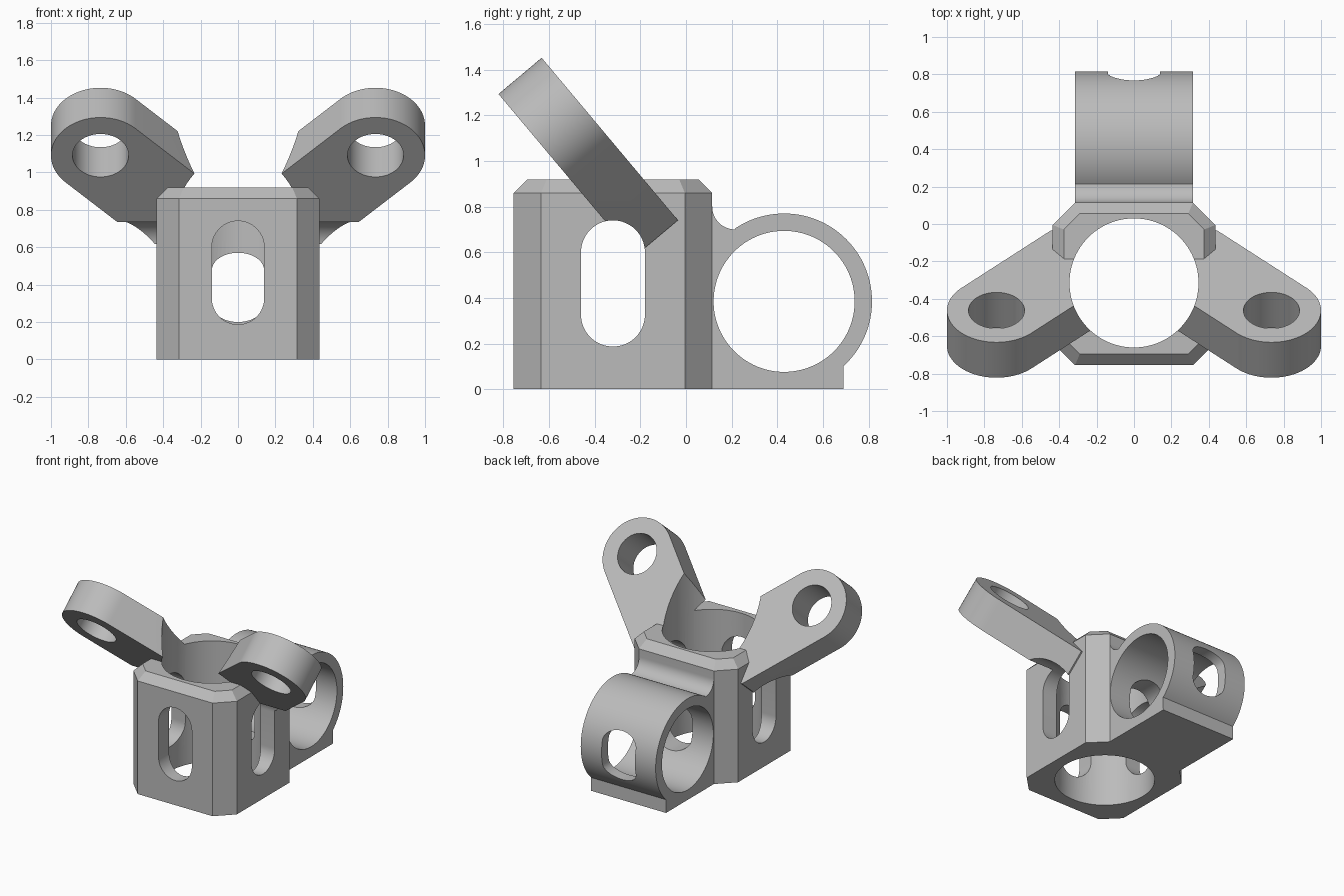
import bpy, bmesh
from math import sin, cos, pi, radians, atan2
from mathutils import Matrix, Vector

old = bpy.data.objects.get("Cube")
if old:
    bpy.data.objects.remove(old, do_unlink=True)

grey = bpy.data.materials.new("plain grey")
grey.use_nodes = True
grey.diffuse_color = (0.5, 0.5, 0.5, 1)
grey.node_tree.nodes["Principled BSDF"].inputs["Base Color"].default_value = grey.diffuse_color

BORE_Y, RING_Y, RING_Z = -0.315, 0.43, 0.385

# Drawing planes: columns are the profile's two axes and the extrusion axis
X, Y, Z = Vector((1, 0, 0)), Vector((0, 1, 0)), Vector((0, 0, 1))
TILT = radians(50)
ALONG = Vector((0, -cos(TILT), sin(TILT)))
PLAN, SIDE, FRONT, ARM = (X, Y, Z), (Y, Z, X), (X, Z, -Y), (X, ALONG, X.cross(ALONG))


def arc(cx, cy, rx, a0, a1, n=32, ry=None):
    ry = ry or rx
    return [(cx + rx * cos(a0 + (a1 - a0) * i / n),
             cy + ry * sin(a0 + (a1 - a0) * i / n)) for i in range(n + 1)]


def circle(cx, cy, r, n=96):
    return arc(cx, cy, r, 0, 2 * pi, n)[:-1]


def slot(cx, low, high, r, end):
    return (arc(cx, high - end, r, 0, pi, ry=end)
            + arc(cx, low + end, r, pi, 2 * pi, ry=end))


def loft(name, rings, axes):
    """Skin matching profiles, each given as (points, depth)."""
    bm = bmesh.new()
    frame = Matrix(axes).transposed()
    loops = [[bm.verts.new(frame @ Vector((p[0], p[1], d))) for p in pts] for pts, d in rings]
    bm.faces.new(loops[0])
    bm.faces.new(loops[-1])
    for a, b in zip(loops, loops[1:]):
        for i in range(len(a)):
            j = (i + 1) % len(a)
            bm.faces.new((a[i], a[j], b[j], b[i]))
    bmesh.ops.recalc_face_normals(bm, faces=bm.faces)
    me = bpy.data.meshes.new(name)
    bm.to_mesh(me)
    bm.free()
    me.materials.append(grey)
    ob = bpy.data.objects.new(name, me)
    bpy.context.collection.objects.link(ob)
    return ob


def prism(name, pts, d0, d1, axes):
    return loft(name, [(pts, d0), (pts, d1)], axes)


def octagon(hx, hy, c):
    quarter = [(hx, hy - c), (hx - c, hy)]
    half = quarter + [(-x, y) for x, y in reversed(quarter)]
    return [(x, y + BORE_Y - 0.005) for x, y in half + [(-x, -y) for x, y in half]]


def combine(target, other, operation):
    mod = target.modifiers.new(operation.title(), 'BOOLEAN')
    mod.operation, mod.object, mod.solver = operation, other, 'EXACT'
    bpy.context.view_layer.objects.active = target
    bpy.ops.object.modifier_apply(modifier=mod.name)
    bpy.data.objects.remove(other, do_unlink=True)


# Main block with chamfered corners and top rim
wide = octagon(0.435, 0.435, 0.12)
bracket = loft("clamp_bracket", [(wide, 0), (wide, 0.86),
                                 (octagon(0.375, 0.375, 0.085), 0.92)], PLAN)

# Rear ring with foot and fillet to the block
foot = atan2(0.10 - RING_Z, 0.26)
ring_pts = ([(0.06, 0), (0.69, 0)]
            + arc(RING_Y, RING_Z, 0.385, foot, pi - 0.978, 72)
            + arc(0.215, 0.80, 0.10, -pi / 2, -pi, 16) + [(0.06, 0.80)])
combine(bracket, prism("rear_ring", ring_pts, -0.315, 0.315, SIDE), 'UNION')

# Two tilted arms with round ends running diagonally into the block
CX, CU, R = 0.735, 1.254, 0.265
tip = arc(CX, CU, R, -pi / 4, 3 * pi / 4, 48)
END = 0.59
edge = R * 2 ** 0.5
arm_pts = tip + [(CX - (CU + edge - END) + 2 * edge - edge - 0.0, END)]
arm_pts = tip + [(END - CU + CX - edge, END), (END - CU + CX + edge, END)]
for name, s in (("left_arm", 1), ("right_arm", -1)):
    pts = [(s * x, u) for x, u in arm_pts]
    combine(bracket, prism(name, pts, -0.449, -0.202, ARM), 'UNION')

# Bores, slots and arm holes
cuts = [
    prism("main_bore", circle(0, BORE_Y, 0.345), -0.5, 2, PLAN),
    prism("ring_bore", circle(RING_Y, RING_Z, 0.309), -1, 1, SIDE),
    prism("side_slot", slot(-0.32, 0.187, 0.74, 0.14, 0.14), -1.2, 1.2, SIDE),
    prism("front_slot", slot(0, 0.187, 0.74, 0.14, 0.14), 0.3, 1.2, FRONT),
    prism("rear_slot", slot(0, 0.2, 0.57, 0.14, 0.094), -1.2, 0.3, FRONT),
    prism("left_hole", circle(CX, CU, 0.15, 64), -0.8, 0.2, ARM),
    prism("right_hole", circle(-CX, CU, 0.15, 64), -0.8, 0.2, ARM),
]
for cut in cuts:
    combine(bracket, cut, 'DIFFERENCE')

bpy.ops.object.select_all(action='DESELECT')
bracket.select_set(True)
bpy.context.view_layer.objects.active = bracket
bpy.ops.object.shade_smooth_by_angle(angle=radians(25))
